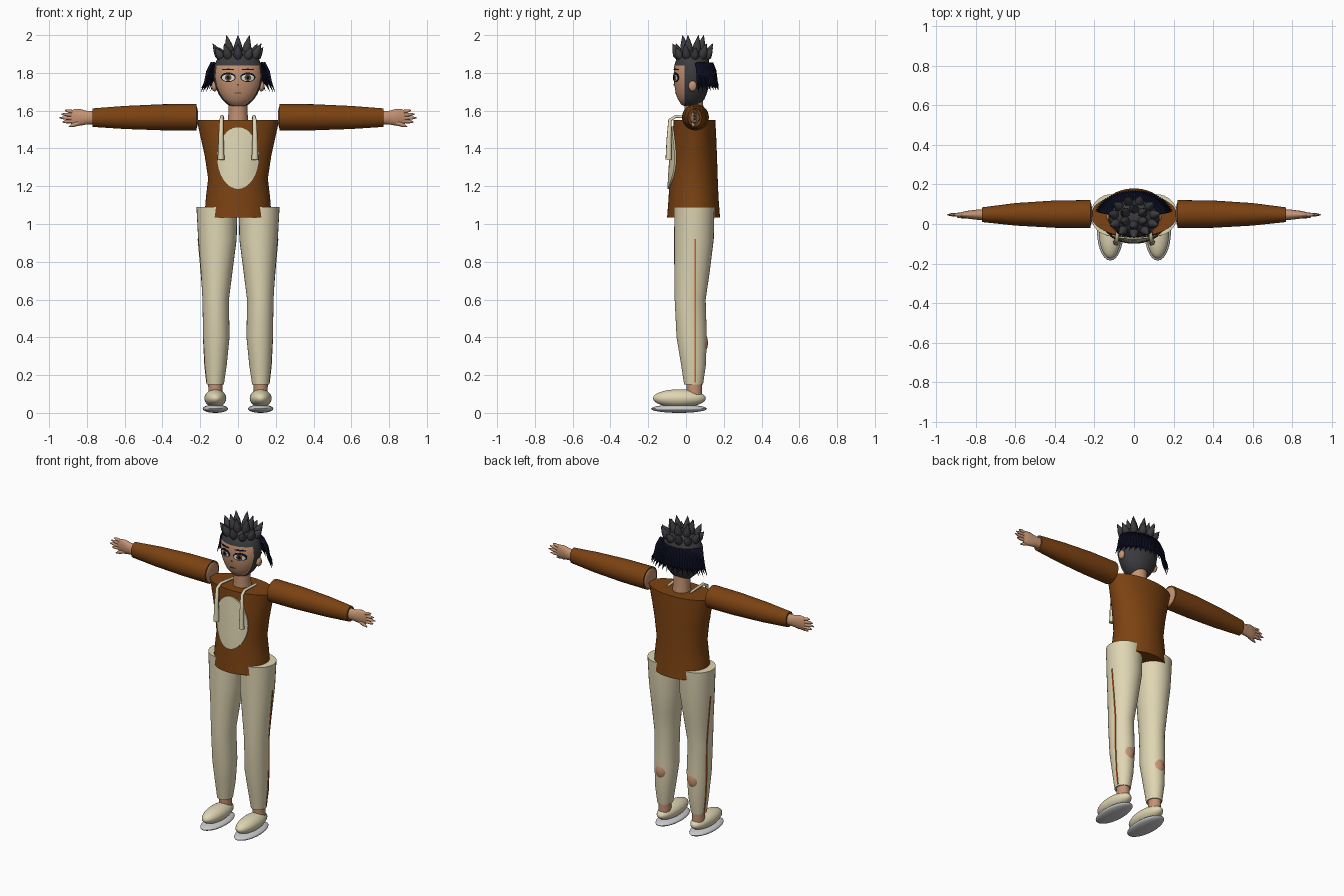
import bpy, bmesh
from math import sin, cos, pi, sqrt, radians
from mathutils import Vector, Matrix

cube = bpy.data.objects.get("Cube")
if cube:
    bpy.data.objects.remove(cube, do_unlink=True)


def material(name, r, g, b):
    m = bpy.data.materials.new(name)
    m.use_nodes = True
    m.diffuse_color = (r, g, b, 1)
    bsdf = next(n for n in m.node_tree.nodes if n.type == 'BSDF_PRINCIPLED')
    bsdf.inputs["Base Color"].default_value = (r, g, b, 1)
    return m


BROWN = material("brown cloth", .2, .055, .006)
CREAM = material("cream cloth", .74, .67, .45)
SKIN = material("skin", .55, .29, .17)
GREY = material("dark grey hair", .045, .045, .05)
NAVY = material("navy black", .004, .005, .018)
SOLE = material("light grey sole", .6, .6, .62)
ORANGE = material("orange stripe", .6, .13, .02)
WHITE = material("eye white", .85, .85, .85)
IRIS = material("iris brown", .16, .09, .03)


def finish(name, bm, mats, mirror=False, angle=45):
    bmesh.ops.recalc_face_normals(bm, faces=bm.faces[:])
    me = bpy.data.meshes.new(name)
    bm.to_mesh(me)
    bm.free()
    me.shade_smooth()
    me.set_sharp_from_angle(angle=radians(angle))
    ob = bpy.data.objects.new(name, me)
    bpy.context.collection.objects.link(ob)
    for m in mats:
        me.materials.append(m)
    if mirror:
        ob.modifiers.new("mirror", 'MIRROR').use_mirror_merge = False
    return ob


def add_rings(bm, rings):
    """Skin a list of equal point rings, capping both ends."""
    vs = [[bm.verts.new(p) for p in ring] for ring in rings]
    n = len(vs[0])
    for a, b in zip(vs, vs[1:]):
        for i in range(n):
            j = (i + 1) % n
            bm.faces.new((a[i], a[j], b[j], b[i]))
    bm.faces.new(vs[0])
    bm.faces.new(vs[-1])


def loft(stations, axis='Z', n=32):
    """Ellipses (position, centre 1, centre 2, radius 1, radius 2) along an axis."""
    bm = bmesh.new()
    rings = []
    for t, c1, c2, r1, r2 in stations:
        pts = [(c1 + r1 * cos(2 * pi * i / n), c2 + r2 * sin(2 * pi * i / n)) for i in range(n)]
        rings.append([(u, v, t) if axis == 'Z' else (t, u, v) for u, v in pts])
    add_rings(bm, rings)
    return bm


def at(stations, z):
    """Interpolated ellipse of a loft at height z."""
    st = sorted(stations)
    for a, b in zip(st, st[1:]):
        if a[0] <= z <= b[0]:
            f = (z - a[0]) / (b[0] - a[0])
            return [p + (q - p) * f for p, q in zip(a, b)][1:]
    return st[0][1:] if z < st[0][0] else st[-1][1:]


def front_y(stations, x, z):
    cx, cy, rx, ry = at(stations, z)
    return cy - ry * sqrt(max(0, 1 - ((x - cx) / rx) ** 2))


def ellipsoid(name, centre, radii, mat, mirror=True):
    bm = bmesh.new()
    bmesh.ops.create_uvsphere(bm, u_segments=28, v_segments=16, radius=1,
                              matrix=Matrix.Translation(centre) @ Matrix.Diagonal((*radii, 1)))
    return finish(name, bm, [mat], mirror)


def spindle(bm, a, b, radii, n=8):
    """Tapered round spike from a to b with evenly spaced radii."""
    a, b = Vector(a), Vector(b)
    q = (b - a).to_track_quat('Z', 'Y')
    rings = []
    for k, r in enumerate(radii):
        c = a.lerp(b, k / (len(radii) - 1))
        rings.append([c + q @ Vector((r * cos(2 * pi * i / n), r * sin(2 * pi * i / n), 0))
                      for i in range(n)])
    add_rings(bm, rings)


def patch(name, base, cx, cz, rx, rz, mat, lift, mirror=True):
    """Thin oval plate that follows the front of a loft."""
    bm = bmesh.new()
    n, rows = 32, 5
    rings = []
    for k in range(1, rows + 1):
        f = k / rows
        ring = []
        for i in range(n):
            x, z = cx + rx * f * cos(2 * pi * i / n), cz + rz * f * sin(2 * pi * i / n)
            ring.append((x, front_y(base, x, z) - lift, z))
        rings.append(ring)
    rings.append([(x, y + lift + .002, z) for x, y, z in rings[-1]])
    add_rings(bm, rings)
    return finish(name, bm, [mat], mirror)


def tubes(name, paths, depth, mat):
    """Smooth tapered tubes; each path point is (x, y, z, radius factor)."""
    cu = bpy.data.curves.new(name, 'CURVE')
    cu.dimensions = '3D'
    cu.bevel_depth, cu.bevel_resolution, cu.use_fill_caps = depth, 1, True
    for path in paths:
        sp = cu.splines.new('POLY')
        sp.points.add(len(path) - 1)
        for p, (x, y, z, r) in zip(sp.points, path):
            p.co, p.radius = (x, y, z, 1), r
        sp.use_smooth = True
    cu.materials.append(mat)
    ob = bpy.data.objects.new(name, cu)
    bpy.context.collection.objects.link(ob)


# Shirt with the oval chest panel
shirt = [(1.035, 0, .04, .178, .14), (1.14, 0, .04, .17, .132), (1.24, 0, .04, .158, .128),
         (1.36, 0, .042, .176, .122), (1.46, 0, .044, .198, .116), (1.55, 0, .045, .218, .11)]
finish("shirt", loft(shirt, n=48), [BROWN])
patch("chest_panel", shirt, 0, 1.35, .112, .165, CREAM, .008, False)
tubes("shoulder_straps", [[(s * .08, .07, 1.56, .6), (s * .085, -.055, 1.57, .7),
                           (s * .088, -.085, 1.55, .8), (s * .09, -.09, 1.45, 1.1),
                           (s * .09, -.092, 1.34, 1.4)] for s in (1, -1)], .013, CREAM)

# Trousers with side stripes and calves showing through behind
leg = [(.15, .12, .04, .045, .05), (.25, .118, .04, .058, .065), (.4, .115, .03, .07, .08),
       (.6, .118, .022, .07, .082), (.75, .113, .032, .084, .094), (.92, .109, .042, .102, .105),
       (1.09, .112, .045, .108, .106)]
finish("trouser_legs", loft(leg), [CREAM], True)
bm = bmesh.new()
rows = []
for z in (.16, .25, .4, .6, .75, .92):
    cx, cy, rx, ry = at(leg, z)
    x = cx + rx * sqrt(1 - ((.05 - cy) / ry) ** 2)
    rows.append([(x + dx, .05 + dy, z) for dx, dy in ((-.01, -.004), (.003, -.004), (.003, .004), (-.01, .004))])
add_rings(bm, rows)
finish("side_stripes", bm, [ORANGE], True)
ellipsoid("calves", (.115, .066, .37), (.045, .05, .07), SKIN)

# Ankles and shoes
finish("ankles", loft([(.07, .12, .045, .036, .04), (.16, .12, .043, .038, .042)]), [SKIN], True)
ellipsoid("shoe_uppers", (.12, -.035, .077), (.058, .14, .048), CREAM)
ellipsoid("shoe_soles", (.12, -.037, .022), (.067, .148, .022), SOLE)

# Sleeves, shoulder ends and hands
finish("sleeves", loft([(.22, .05, 1.565, .071, .07), (.4, .05, 1.565, .069, .069),
                        (.6, .049, 1.564, .057, .061), (.77, .047, 1.563, .037, .049)], 'X'), [BROWN], True)
ellipsoid("shoulder_ends", (.223, .05, 1.565), (.012, .062, .062), SKIN)
finish("palms", loft([(.76, .047, 1.563, .028, .035), (.8, .047, 1.563, .025, .036),
                      (.84, .047, 1.565, .02, .045), (.87, .047, 1.565, .014, .042),
                      (.885, .047, 1.565, .008, .034)], 'X', 20), [SKIN], True)
bm = bmesh.new()
for z0, x1, z1 in ((1.592, .915, 1.602), (1.576, .935, 1.582), (1.56, .945, 1.562), (1.545, .93, 1.54)):
    spindle(bm, (.865, .047, z0), (x1, .047, z1), (.01, .01, .009, .003))
spindle(bm, (.83, .045, 1.54), (.895, .035, 1.515), (.012, .013, .01, .003))
finish("fingers", bm, [SKIN], True)

# Neck and head: hair covers everything behind and above the face
finish("neck", loft([(1.53, 0, .045, .055, .055), (1.6, 0, .042, .05, .05), (1.68, 0, .04, .05, .05)]), [SKIN])
head = [(1.622, 0, .025, .03, .03), (1.632, 0, .025, .055, .05), (1.66, 0, .027, .085, .07),
        (1.69, 0, .028, .104, .082), (1.73, 0, .03, .121, .091), (1.78, 0, .03, .13, .096),
        (1.84, 0, .032, .125, .094), (1.88, 0, .035, .107, .083), (1.91, 0, .037, .075, .06),
        (1.926, 0, .037, .035, .03)]
bm = loft(head, n=48)
bmesh.ops.bisect_plane(bm, geom=bm.verts[:] + bm.edges[:] + bm.faces[:],
                       plane_co=(0, -.008, 0), plane_no=(0, 1, 0))
for f in bm.faces:
    c = f.calc_center_median()
    f.material_index = 1 if c.z > 1.84 or c.y > -.008 else 0
finish("head", bm, [SKIN, GREY])
ellipsoid("ears", (.124, .035, 1.73), (.016, .022, .028), SKIN)

# Face plates
patch("eye_outlines", head, .052, 1.777, .04, .025, NAVY, .003)
patch("eye_whites", head, .052, 1.774, .034, .018, WHITE, .005)
patch("irises", head, .052, 1.775, .017, .018, IRIS, .007)
patch("pupils", head, .052, 1.775, .008, .01, NAVY, .009)
patch("eyebrows", head, .052, 1.818, .034, .004, NAVY, .004)
patch("nose_mark", head, 0, 1.737, .006, .004, BROWN, .004, False)
patch("mouth", head, 0, 1.693, .02, .003, BROWN, .004, False)

# Crown of hair spikes: outer ring leaning out, inner ring upright
bm = bmesh.new()
for count, r0, r1, z0, z1 in ((11, .088, .135, 1.875, 1.955), (6, .045, .07, 1.895, 2.0)):
    for i in range(count):
        a = 2 * pi * i / count - pi / 2
        top = z1 - (.02 if i % 2 else 0) * (count > 6)
        spindle(bm, (r0 * cos(a), .035 + r0 * .8 * sin(a), z0),
                (r1 * cos(a), .038 + r1 * .8 * sin(a), top), (.016, .025, .02, .011, .001))
finish("hair_spikes", bm, [GREY])

# Fringe of fine strands around the sides and back
strands = []
for i in range(46):
    a = radians(14 + 152 * i / 45)
    drop = 1.69 + .012 * (i % 3) + .02 * sin(a)
    ring = ((.115, .085, 1.845, .8), (.145, .108, 1.85, 1.1), (.165, .122, 1.81, 1.1),
            (.178, .13, 1.755, .9), (.203, .14, drop, .1))
    strands.append([(rx * cos(a), .032 + ry * sin(a), z, w) for rx, ry, z, w in ring])
tubes("hair_strands", strands, .0075, NAVY)
